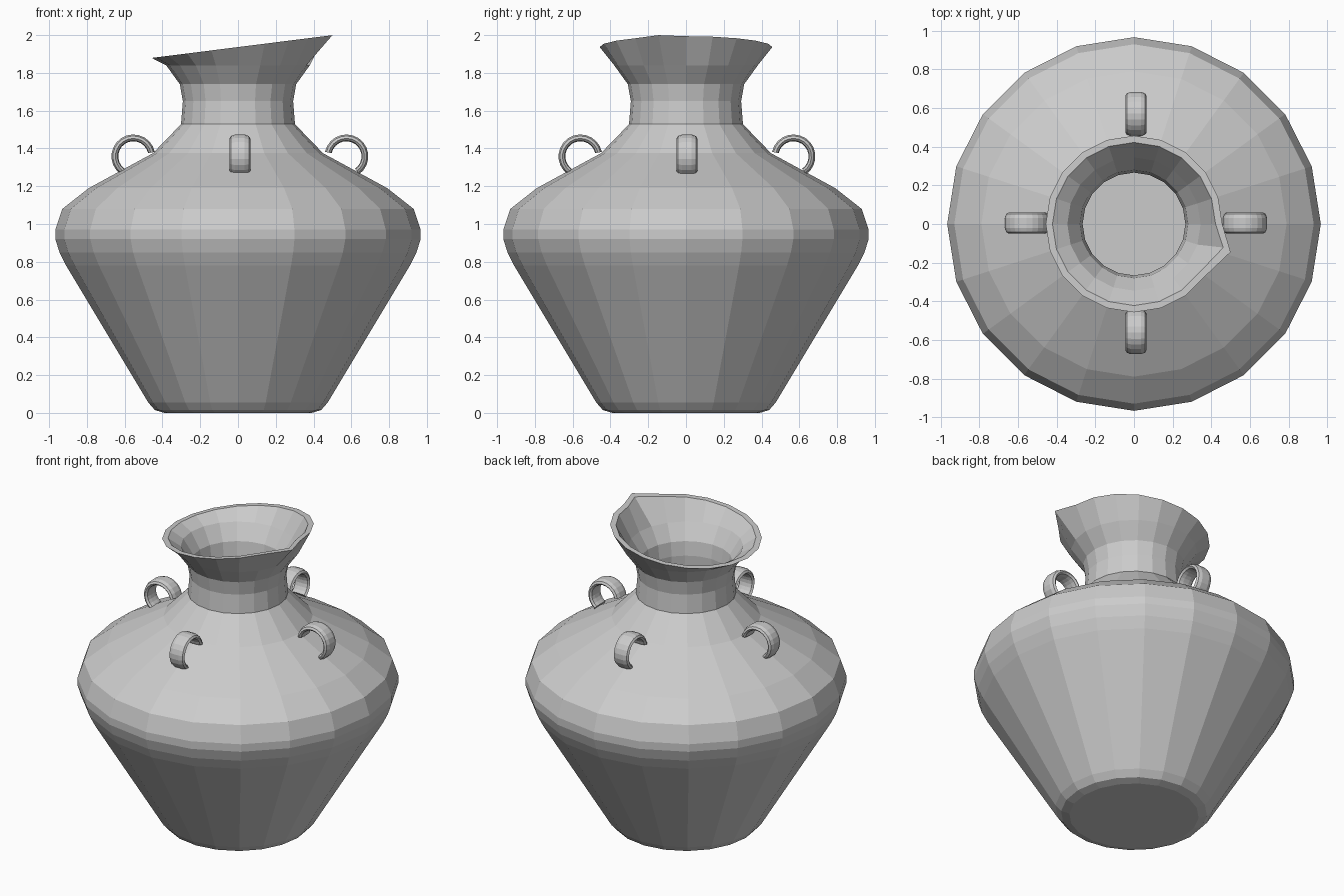
import bpy, bmesh
from math import cos, sin, radians, tau

if "Cube" in bpy.data.objects:
    bpy.data.objects.remove(bpy.data.objects["Cube"])

SIDES = 20


def finish(name, bm):
    bmesh.ops.remove_doubles(bm, verts=bm.verts, dist=1e-5)
    bmesh.ops.recalc_face_normals(bm, faces=bm.faces)
    mesh = bpy.data.meshes.new(name)
    bm.to_mesh(mesh)
    bm.free()
    obj = bpy.data.objects.new(name, mesh)
    bpy.context.collection.objects.link(obj)
    return obj


def bridge(bm, a, b):
    n = len(a)
    for i in range(n):
        bm.faces.new((a[i], a[(i + 1) % n], b[(i + 1) % n], b[i]))


def ring(bm, r, z):
    return [bm.verts.new((r * cos(tau * i / SIDES), r * sin(tau * i / SIDES), z))
            for i in range(SIDES)]


# Body: outer wall from the base up, then the inner wall back down to the floor
outer = [(.39, 0), (.44, .015), (.475, .055), (.91, .78), (.945, .85), (.967, .92),
         (.967, .97), (.93, 1.08), (.79, 1.19), (.45, 1.375), (.30, 1.53)]
inner = [(.272, 1.53), (.435, 1.355), (.775, 1.175), (.91, 1.07), (.945, .97),
         (.945, .92), (.925, .86), (.89, .79), (.455, .06), (.42, .03)]
bm = bmesh.new()
rings = [ring(bm, r, z) for r, z in outer + inner]
for a, b in zip(rings, rings[1:]):
    bridge(bm, a, b)
bm.faces.new(rings[0])
bm.faces.new(rings[-1])
finish("jar_body", bm)


# Neck: flared collar with a slanted rim and one rim vertex pulled into a spout
def rim(bm, r, tip):
    verts = ring(bm, r, 0)
    verts[-1].co.x, verts[-1].co.y = tip
    for v in verts:
        v.co.z = 1.88 + .126 * (v.co.x + .45)
    return verts


bm = bmesh.new()
rings = [ring(bm, r, z) for r, z in [(.302, 1.525), (.292, 1.65), (.308, 1.74), (.38, 1.84)]]
rings.append(rim(bm, .457, (.50, -.145)))
rings.append(rim(bm, .422, (.462, -.122)))
rings += [ring(bm, r, z) for r, z in [(.345, 1.84), (.28, 1.74), (.266, 1.65), (.27, 1.525)]]
for a, b in zip(rings, rings[1:] + rings[:1]):
    bridge(bm, a, b)
finish("flared_neck", bm)

# Four loop handles: a rounded ribbon section swept along an arc on the shoulder
section = [(.116, -.025), (.116, .025), (.108, .047), (.095, .055),
           (.084, .045), (.08, .02), (.08, -.02), (.084, -.045),
           (.095, -.055), (.108, -.047)]
STEPS = 14
for k, label in enumerate(("right", "back", "left", "front")):
    ca, sa = cos(k * tau / 4), sin(k * tau / 4)
    bm = bmesh.new()
    rings = []
    for s in range(STEPS + 1):
        t = radians(-55 + 223 * s / STEPS)
        loop = []
        for rad, w in section:
            d, z = .564 + rad * cos(t), 1.358 + rad * sin(t)
            loop.append(bm.verts.new((.01 + d * ca - w * sa, .005 + d * sa + w * ca, z)))
        rings.append(loop)
    for a, b in zip(rings, rings[1:]):
        bridge(bm, a, b)
    bm.faces.new(rings[0])
    bm.faces.new(rings[-1])
    finish(label + "_loop_handle", bm)
